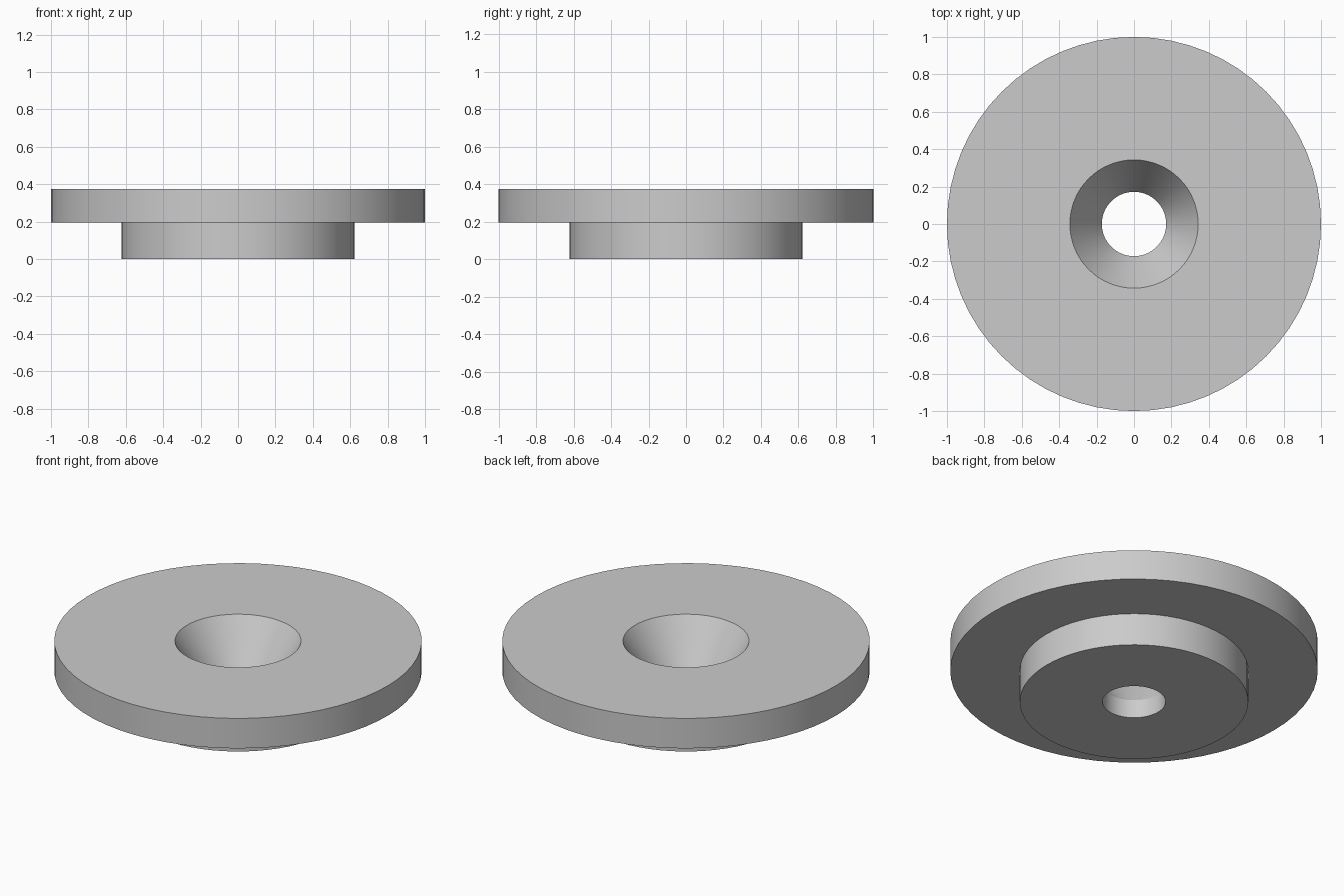
import bpy, bmesh, math

# Remove the default cube
cube = bpy.data.objects.get("Cube")
if cube:
    bpy.data.objects.remove(cube, do_unlink=True)

# Single plain metal colour
GREY = (0.6, 0.6, 0.6, 1.0)
metal = bpy.data.materials.new("light grey metal")
metal.use_nodes = True
metal.diffuse_color = GREY
metal.node_tree.nodes["Principled BSDF"].inputs["Base Color"].default_value = GREY

SEGMENTS = 64
HEIGHT, STEP = 0.375, 0.195
FLANGE_R, HUB_R = 1.0, 0.622
BORE_R, SINK_R, SINK_Z = 0.172, 0.343, 0.11


def lathe(name, profile):
    """Revolve a closed (radius, height) profile around z."""
    bm = bmesh.new()
    rings = []
    for r, z in profile:
        ring = []
        for i in range(SEGMENTS):
            a = math.tau * i / SEGMENTS
            ring.append(bm.verts.new((r * math.cos(a), r * math.sin(a), z)))
        rings.append(ring)
    for k, low in enumerate(rings):
        high = rings[(k + 1) % len(rings)]
        for i in range(SEGMENTS):
            j = (i + 1) % SEGMENTS
            bm.faces.new((low[i], low[j], high[j], high[i]))
    bmesh.ops.recalc_face_normals(bm, faces=bm.faces)
    mesh = bpy.data.meshes.new(name)
    bm.to_mesh(mesh)
    bm.free()
    mesh.materials.append(metal)
    obj = bpy.data.objects.new(name, mesh)
    bpy.context.collection.objects.link(obj)
    bpy.ops.object.select_all(action="DESELECT")
    obj.select_set(True)
    bpy.context.view_layer.objects.active = obj
    bpy.ops.object.shade_smooth_by_angle(angle=math.radians(25))
    return obj


# Stepped washer: hub below, wide flange above, countersunk bore through both
lathe("flanged_bushing", [
    (BORE_R, 0), (HUB_R, 0), (HUB_R, STEP), (FLANGE_R, STEP),
    (FLANGE_R, HEIGHT), (SINK_R, HEIGHT), (BORE_R, SINK_Z),
])
